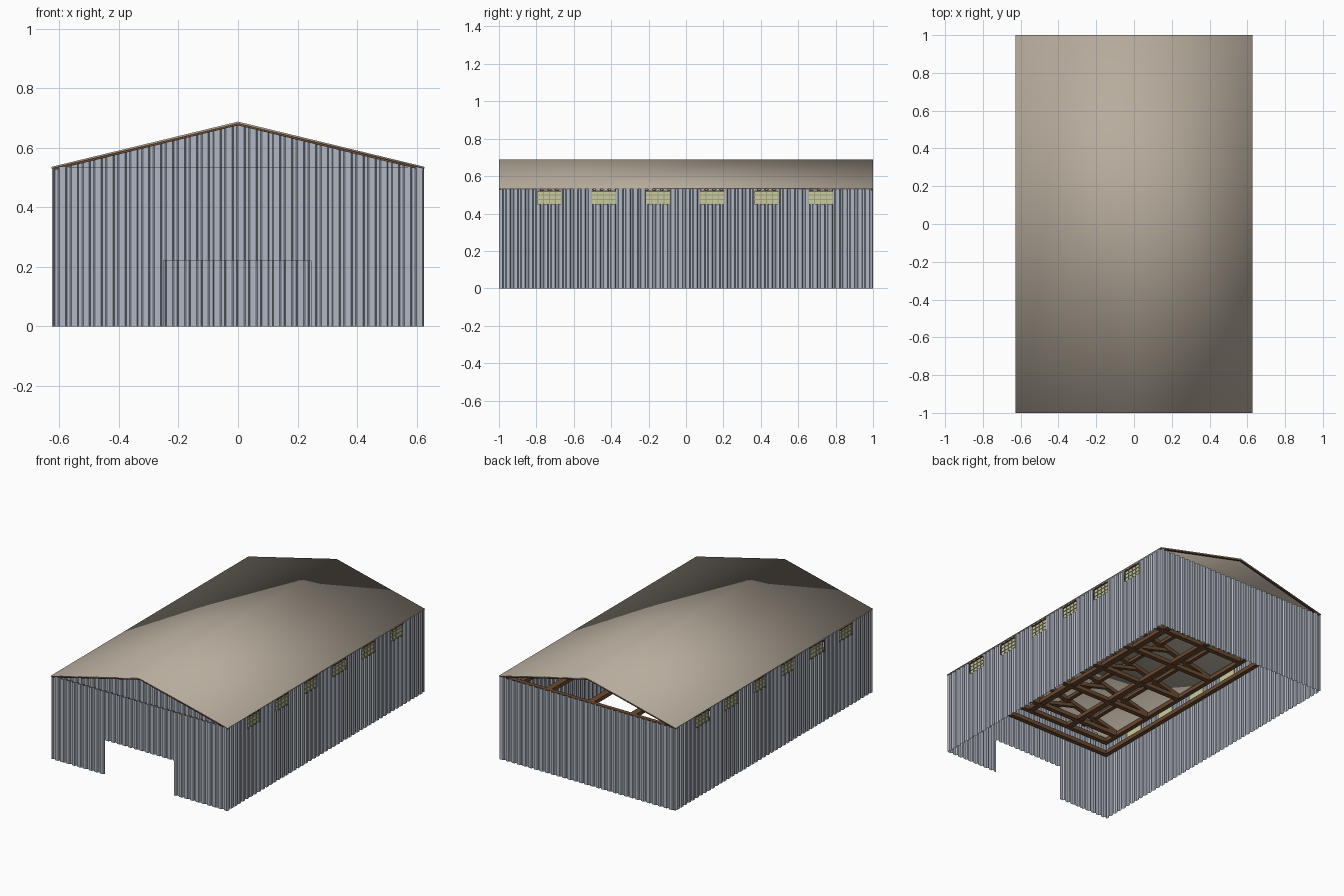
import bpy, bmesh, math
from mathutils import Vector

if "Cube" in bpy.data.objects:
    bpy.data.objects.remove(bpy.data.objects["Cube"])

HX, HY = 0.625, 1.0            # half width, half length
EAVE, RIDGE = 0.530, 0.682     # underside of roof
WALL_TOP = 0.53
WIN_Y = [-0.73 + 0.29 * i for i in range(6)]
WIN_W, WIN_Z0, WIN_Z1 = 0.13, 0.45, 0.524


def material(name, rgb):
    m = bpy.data.materials.new(name)
    m.diffuse_color = (*rgb, 1)
    m.use_nodes = True
    m.node_tree.nodes["Principled BSDF"].inputs["Base Color"].default_value = m.diffuse_color
    return m


STEEL = material("grey_steel", (0.44, 0.48, 0.55))
ROOF = material("tan_roof", (0.47, 0.41, 0.335))
WOOD = material("brown_timber", (0.15, 0.07, 0.032))
GLASS = material("pale_yellow_glass", (0.60, 0.60, 0.34))
BARS = material("window_bar_grey", (0.36, 0.36, 0.27))


def finish(bm, name, mat, smooth=False):
    me = bpy.data.meshes.new(name)
    for f in bm.faces:
        f.smooth = smooth
    bm.to_mesh(me)
    bm.free()
    me.materials.append(mat)
    ob = bpy.data.objects.new(name, me)
    bpy.context.collection.objects.link(ob)
    return ob


def beam(bm, p, q, w, h):
    """Box from p to q, w wide sideways and h deep."""
    p, q = Vector(p), Vector(q)
    d = (q - p).normalized()
    ref = Vector((0, 0, 1)) if abs(d.z) < 0.95 else Vector((0, 1, 0))
    s = d.cross(ref).normalized()
    u = s.cross(d)
    ends = [[bm.verts.new(c + s * a * w / 2 + u * b * h / 2)
             for a, b in ((-1, -1), (1, -1), (1, 1), (-1, 1))] for c in (p, q)]
    faces = [bm.faces.new(ends[0]), bm.faces.new(ends[1][::-1])]
    for i in range(4):
        j = (i + 1) % 4
        faces.append(bm.faces.new((ends[0][j], ends[0][i], ends[1][i], ends[1][j])))
    bmesh.ops.recalc_face_normals(bm, faces=faces)


def roof_z(x):
    return RIDGE - (RIDGE - EAVE) * abs(x) / HX


# ribbed sheet: trapezoid profile along u, with rectangular openings (u0, u1, z0, z1)
PERIOD, DEPTH = 0.04, 0.009
SHAPE = [(0, 0), (0.5, 0), (0.62, 1), (0.88, 1), (1, 0)]


def rib(u):
    t = (u / PERIOD) % 1.0
    for (a, oa), (b, ob) in zip(SHAPE, SHAPE[1:]):
        if t <= b:
            return DEPTH * (oa + (ob - oa) * (t - a) / (b - a))
    return 0


def sheet(name, axis, sign, pos, half, bottom, top, openings=()):
    us = {-half, half, 0.0}
    n = int(half / PERIOD) + 1
    for k in range(-n, n + 1):
        us.update(round((k + a) * PERIOD, 5) for a, _ in SHAPE[:-1])
    for o in openings:
        us.update(o[:2])
    us = sorted(u for u in us if -half <= u <= half)

    def pt(u, z):
        d = sign * (pos - rib(u))
        return (d, u, z) if axis == "x" else (u, d, z)

    bm = bmesh.new()
    flip = (sign < 0) == (axis == "x")
    for a, b in zip(us, us[1:]):
        if b - a < 1e-4:
            continue
        mid = (a + b) / 2
        spans = [(bottom, None)]
        for u0, u1, z0, z1 in openings:
            if u0 < mid < u1:
                spans = [(z1, None)] + ([(bottom, z0)] if z0 > bottom else [])
        for lo, hi in spans:
            za, zb = (top(a), top(b)) if hi is None else (hi, hi)
            quad = [pt(a, lo), pt(b, lo), pt(b, max(zb, lo + 1e-4)), pt(a, max(za, lo + 1e-4))]
            bm.faces.new([bm.verts.new(c) for c in (quad[::-1] if flip else quad)])
    bmesh.ops.remove_doubles(bm, verts=bm.verts, dist=1e-5)
    return finish(bm, name, STEEL)


# walls and front gable
flat = lambda u: WALL_TOP
win_holes = [(y - WIN_W / 2, y + WIN_W / 2, WIN_Z0, WIN_Z1) for y in WIN_Y]
sheet("right_wall", "x", 1, HX, HY, 0, flat, win_holes)
sheet("left_wall", "x", -1, HX, HY, 0, flat, win_holes)
sheet("back_wall", "y", 1, HY, HX, 0, flat)
sheet("front_wall", "y", -1, HY, HX, 0, lambda u: 0.535 - 0.004 * (abs(u) > 0.6),
      [(-0.25, 0.245, 0, 0.222)])
sheet("front_gable", "y", -1, 0.988, 0.61, 0.53, lambda u: roof_z(u) - 0.001)

# roof: one thin folded slab, softly shaded
bm = bmesh.new()
T = 0.006
section = [(-HX - 0.002, EAVE), (0, RIDGE), (HX + 0.002, EAVE),
           (HX + 0.002, EAVE + T), (0, RIDGE + T), (-HX - 0.002, EAVE + T)]
rings = [[bm.verts.new((x, y, z)) for x, z in section] for y in (-HY, HY)]
for i in range(6):
    j = (i + 1) % 6
    bm.faces.new((rings[0][i], rings[0][j], rings[1][j], rings[1][i]))
for r in rings:
    bm.faces.new((r[0], r[1], r[4], r[5]))
    bm.faces.new((r[1], r[2], r[3], r[4]))
bmesh.ops.recalc_face_normals(bm, faces=bm.faces)
finish(bm, "roof", ROOF, smooth=True)

# thin timber trim under the roof ends
bm = bmesh.new()
for y in (-0.994, 0.994):
    for s in (-1, 1):
        beam(bm, (s * HX, y, EAVE - 0.003), (0, y, RIDGE - 0.003), 0.01, 0.007)
finish(bm, "roof_edge_trim", WOOD)

# windows: glass plates with a grid of bars
glass, bars, lintels = bmesh.new(), bmesh.new(), bmesh.new()
for s in (-1, 1):
    for y in WIN_Y:
        y0, y1 = y - WIN_W / 2, y + WIN_W / 2
        zc = (WIN_Z0 + WIN_Z1) / 2
        beam(glass, (s * 0.615, y0, zc), (s * 0.615, y1, zc), 0.003, WIN_Z1 - WIN_Z0)
        for i in range(5):
            yy = y0 + WIN_W * i / 4
            beam(bars, (s * 0.618, yy, WIN_Z0), (s * 0.618, yy, WIN_Z1), 0.004, 0.004)
        for i in range(4):
            zz = WIN_Z0 + (WIN_Z1 - WIN_Z0) * i / 3
            beam(bars, (s * 0.618, y0, zz), (s * 0.618, y1, zz), 0.004, 0.004)
        beam(lintels, (s * 0.621, y0, 0.523), (s * 0.621, y1, 0.523), 0.008, 0.008)
finish(glass, "window_glass", GLASS)
finish(bars, "window_bars", BARS)
finish(lintels, "window_lintels", WOOD)

# wall plates at the top and girts lower down
bm = bmesh.new()
for z in (0.514, 0.43):
    for s in (-1, 1):
        beam(bm, (s * 0.598, -0.985, z), (s * 0.598, 0.985, z), 0.028, 0.026)
        beam(bm, (-0.61, s * 0.974, z), (0.61, s * 0.974, z), 0.028, 0.026)
finish(bm, "wall_plates_and_girts", WOOD)

# roof trusses: tie beam, rafters, king post and struts
bm = bmesh.new()
for k in range(6):
    y = -0.875 + 0.29 * k
    beam(bm, (-0.6, y, 0.512), (0.6, y, 0.512), 0.03, 0.026)
    beam(bm, (0, y, 0.52), (0, y, 0.665), 0.026, 0.026)
    for s in (-1, 1):
        beam(bm, (s * 0.59, y, roof_z(0.59) - 0.015), (0, y, RIDGE - 0.015), 0.028, 0.024)
        beam(bm, (0, y, 0.525), (s * 0.28, y, roof_z(0.28) - 0.015), 0.022, 0.022)
finish(bm, "roof_trusses", WOOD)

# long joists, purlins and ridge beam
bm = bmesh.new()
for x in (-0.3, 0, 0.3):
    beam(bm, (x, -0.975, 0.514), (x, 0.975, 0.514), 0.04, 0.024)
for x in (-0.42, -0.21, 0.21, 0.42):
    beam(bm, (x, -0.975, roof_z(x) - 0.014), (x, 0.6, roof_z(x) - 0.014), 0.024, 0.02)
beam(bm, (0, -0.975, RIDGE - 0.018), (0, 0.6, RIDGE - 0.018), 0.026, 0.024)
finish(bm, "joists_and_purlins", WOOD)
